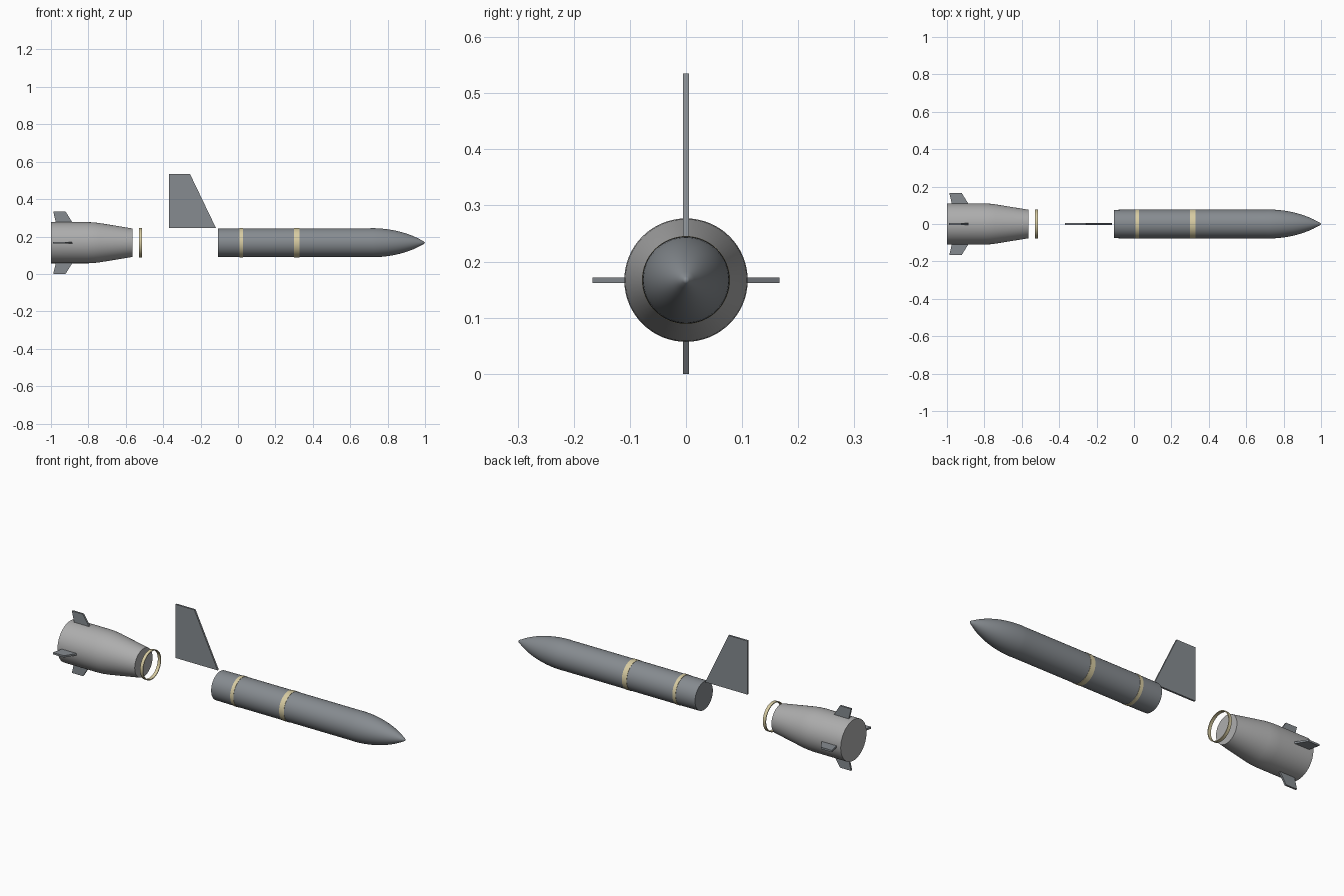
import bpy, bmesh, math
from mathutils import Matrix

cube = bpy.data.objects.get("Cube")
if cube:
    bpy.data.objects.remove(cube)

AXIS_Z = 0.167  # height of the common centre line


def material(name, colour):
    m = bpy.data.materials.new(name)
    m.use_nodes = True
    m.diffuse_color = (*colour, 1)
    bsdf = next(n for n in m.node_tree.nodes if n.type == 'BSDF_PRINCIPLED')
    bsdf.inputs["Base Color"].default_value = (*colour, 1)
    return m


hull_grey = material("hull grey", (0.24, 0.26, 0.28))
booster_grey = material("booster light grey", (0.42, 0.42, 0.42))
band_cream = material("band cream", (0.68, 0.60, 0.36))


def add_object(name, bm, mat, smooth=True):
    bmesh.ops.remove_doubles(bm, verts=bm.verts, dist=1e-5)
    bmesh.ops.recalc_face_normals(bm, faces=bm.faces)
    mesh = bpy.data.meshes.new(name)
    bm.to_mesh(mesh)
    bm.free()
    mesh.materials.append(mat)
    ob = bpy.data.objects.new(name, mesh)
    bpy.context.collection.objects.link(ob)
    if smooth:
        bpy.ops.object.select_all(action='DESELECT')
        ob.select_set(True)
        bpy.context.view_layer.objects.active = ob
        bpy.ops.object.shade_smooth_by_angle(angle=math.radians(35))
    return ob


def lathe(name, profile, mat, closed=False, steps=64):
    """Revolve (x, radius) points around the centre line."""
    bm = bmesh.new()
    verts = [bm.verts.new((x, 0, AXIS_Z + r)) for x, r in profile]
    pairs = list(zip(verts, verts[1:]))
    if closed:
        pairs.append((verts[-1], verts[0]))
    edges = [bm.edges.new(p) for p in pairs]
    bmesh.ops.spin(bm, geom=verts + edges, cent=(0, 0, AXIS_Z), axis=(1, 0, 0),
                   angle=math.tau, steps=steps)
    return add_object(name, bm, mat)


def band(name, x0, x1, inner, outer):
    return lathe(name, [(x0, inner), (x0, outer), (x1, outer), (x1, inner)],
                 band_cream, closed=True)


def plate(name, outline, thickness, turn=0):
    """Flat fin from (x, radius) points, turned around the centre line."""
    bm = bmesh.new()
    face = bm.faces.new([bm.verts.new((x, -thickness / 2, r)) for x, r in outline])
    ext = bmesh.ops.extrude_face_region(bm, geom=[face])
    new = [v for v in ext["geom"] if isinstance(v, bmesh.types.BMVert)]
    bmesh.ops.translate(bm, verts=new, vec=(0, thickness, 0))
    place = Matrix.Translation((0, 0, AXIS_Z)) @ Matrix.Rotation(turn, 4, 'X')
    bmesh.ops.transform(bm, matrix=place, verts=bm.verts)
    return add_object(name, bm, hull_grey, smooth=False)


# Long body with a rounded pointed nose
body = [(-0.107, 0), (-0.107, 0.076), (0.02, 0.077), (0.70, 0.077)]
body += [(0.70 + 0.30 * t, 0.077 * (1 - t ** 2.2) ** 0.9 + 0.001)
         for t in [i / 14 for i in range(1, 14)]]
body += [(0.995, 0.006), (1.0, 0)]
lathe("body", body, hull_grey)
band("rear_band", 0.008, 0.027, 0.07, 0.0785)
band("middle_band", 0.30, 0.328, 0.07, 0.0785)

# Separated booster and its joining ring
lathe("booster", [(-1.0, 0), (-1.0, 0.11), (-0.80, 0.11), (-0.77, 0.1085),
                  (-0.74, 0.105), (-0.563, 0.076), (-0.563, 0)], booster_grey)
band("joining_ring", -0.53, -0.513, 0.0735, 0.078)

# Four booster fins
for i, side in enumerate(("top", "right", "bottom", "left")):
    plate(side + "_booster_fin",
          [(-0.972, 0.10), (-0.988, 0.167), (-0.922, 0.167), (-0.88, 0.10)],
          0.010, i * math.pi / 2)

# Detached upright fin
plate("upright_fin", [(-0.37, 0.079), (-0.37, 0.368), (-0.257, 0.368), (-0.118, 0.079)], 0.010)
